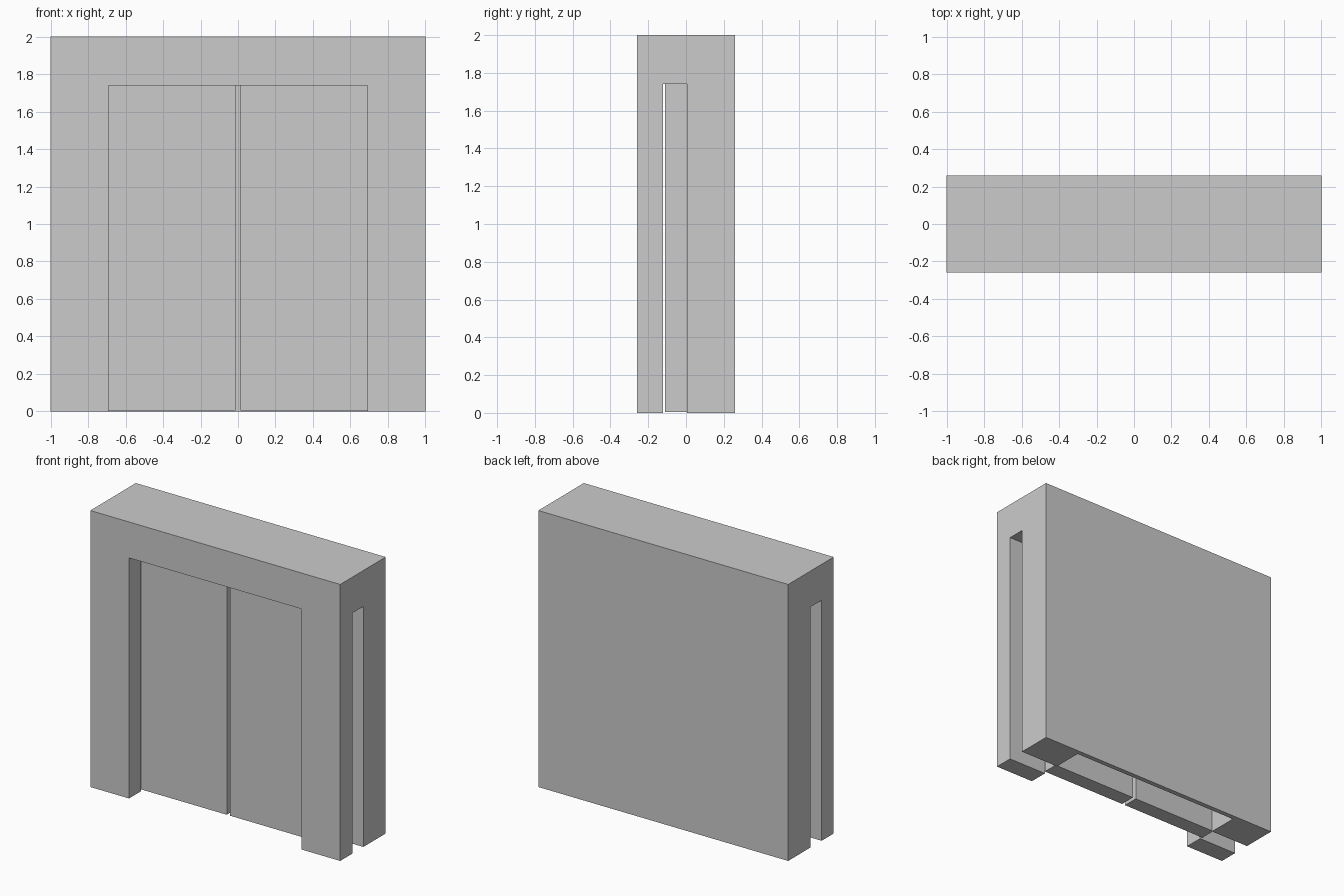
import bpy
import bmesh

if "Cube" in bpy.data.objects:
    bpy.data.objects.remove(bpy.data.objects["Cube"])


def prism(name, plan, z0, z1):
    """Extrude a plan outline (counter-clockwise x, y points) from z0 to z1."""
    bm = bmesh.new()
    face = bm.faces.new([bm.verts.new((x, y, z0)) for x, y in plan])
    top = bmesh.ops.extrude_face_region(bm, geom=[face])
    verts = [g for g in top["geom"] if isinstance(g, bmesh.types.BMVert)]
    bmesh.ops.translate(bm, verts=verts, vec=(0, 0, z1 - z0))
    bmesh.ops.recalc_face_normals(bm, faces=bm.faces)
    mesh = bpy.data.meshes.new(name)
    bm.to_mesh(mesh)
    bm.free()
    obj = bpy.data.objects.new(name, mesh)
    bpy.context.collection.objects.link(obj)
    return obj


def rect(x0, x1, y0, y1):
    return [(x0, y0), (x1, y0), (x1, y1), (x0, y1)]


OPEN_X, OPEN_Z = 0.69, 1.74          # doorway half width and height
SLOT_Y0, SLOT_Y1 = -0.122, 0.005     # sliding door slot
CABIN_Y = 0.225                      # inner face of the back wall

# Solid surround
surround = prism("door_surround", rect(-1, 1, -0.26, 0.26), 0, 2)

# Cross-shaped void: doorway and cabin, crossed by the full-width door slot
half = [(OPEN_X, -0.4), (OPEN_X, SLOT_Y0), (1.2, SLOT_Y0),
        (1.2, SLOT_Y1), (OPEN_X, SLOT_Y1), (OPEN_X, CABIN_Y)]
plan = half + [(-x, y) for x, y in reversed(half)]
cutter = prism("void_cutter", plan, -0.2, OPEN_Z)
cutter.hide_render = True

cut = surround.modifiers.new("void", "BOOLEAN")
cut.operation = "DIFFERENCE"
cut.solver = "EXACT"
cut.object = cutter
bpy.context.view_layer.objects.active = surround
bpy.ops.object.modifier_apply(modifier=cut.name)
bpy.data.objects.remove(cutter)

# Pair of sliding doors with a narrow gap in the middle
for side, x0, x1 in (("left", -0.70, -0.013), ("right", 0.013, 0.70)):
    prism(side + "_door", rect(x0, x1, -0.11, 0.004), 0.006, OPEN_Z)
